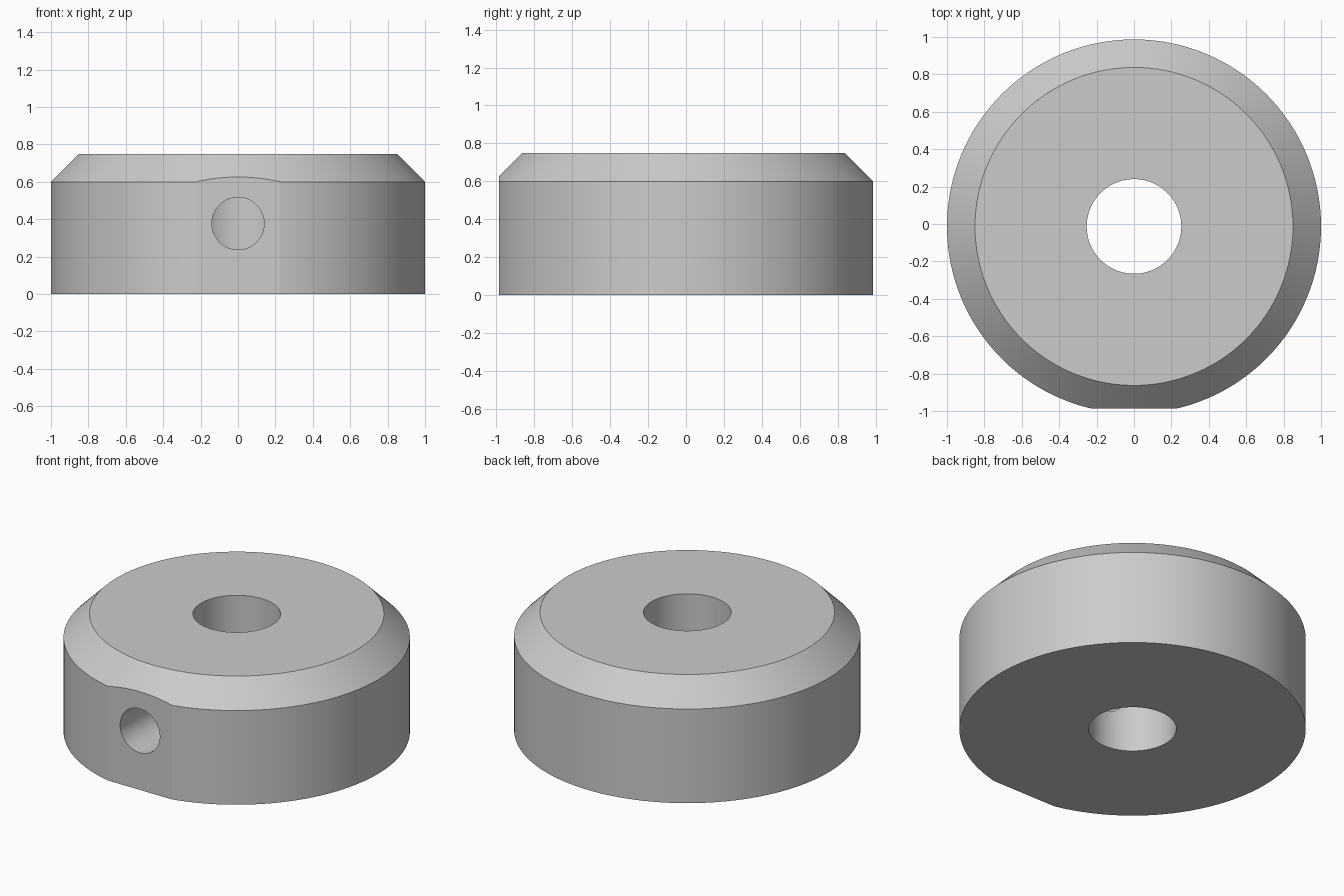
import bpy, bmesh, math
from mathutils import Matrix, Vector

if "Cube" in bpy.data.objects:
    bpy.data.objects.remove(bpy.data.objects["Cube"], do_unlink=True)

AXIS_Y = -0.013      # collar axis
FLAT_Y = -0.987      # plane of the front flat
HEIGHT = 0.75
SEGMENTS = 128

steel = bpy.data.materials.new("grey steel")
steel.use_nodes = True
steel.diffuse_color = (0.6, 0.6, 0.6, 1)
steel.node_tree.nodes["Principled BSDF"].inputs["Base Color"].default_value = (0.6, 0.6, 0.6, 1)


def make_object(name, bm):
    bmesh.ops.recalc_face_normals(bm, faces=bm.faces)
    mesh = bpy.data.meshes.new(name)
    bm.to_mesh(mesh)
    bm.free()
    mesh.materials.append(steel)
    obj = bpy.data.objects.new(name, mesh)
    bpy.context.collection.objects.link(obj)
    return obj


def cylinder(name, radius, start, end):
    """Closed cylinder between two points."""
    start, end = Vector(start), Vector(end)
    axis = end - start
    place = Matrix.Translation((start + end) / 2) @ axis.to_track_quat("Z", "Y").to_matrix().to_4x4()
    bm = bmesh.new()
    bmesh.ops.create_cone(bm, cap_ends=True, segments=SEGMENTS, radius1=radius,
                          radius2=radius, depth=axis.length, matrix=place)
    return make_object(name, bm)


# Chamfered disc: stacked rings joined by side faces, with caps
bm = bmesh.new()
rings = []
for radius, z in [(1, 0), (1, 0.6), (0.85, HEIGHT)]:
    angles = [2 * math.pi * i / SEGMENTS for i in range(SEGMENTS)]
    rings.append([bm.verts.new((radius * math.cos(a), AXIS_Y + radius * math.sin(a), z)) for a in angles])
for low, high in zip(rings, rings[1:]):
    for i in range(SEGMENTS):
        j = (i + 1) % SEGMENTS
        bm.faces.new((low[i], low[j], high[j], high[i]))
bm.faces.new(rings[0][::-1])
bm.faces.new(rings[-1])

# Front flat sliced off the rim
cut = bmesh.ops.bisect_plane(bm, geom=bm.verts[:] + bm.edges[:] + bm.faces[:],
                             plane_co=(0, FLAT_Y, 0), plane_no=(0, -1, 0), clear_outer=True)
edges = [e for e in cut["geom_cut"] if isinstance(e, bmesh.types.BMEdge)]
bmesh.ops.contextual_create(bm, geom=edges)
collar = make_object("shaft_collar", bm)

# Centre bore, and the set screw hole that runs from the flat into it
cutters = [
    cylinder("bore_cutter", 0.253, (0, AXIS_Y, -0.2), (0, AXIS_Y, HEIGHT + 0.2)),
    cylinder("screw_hole_cutter", 0.14, (0, -1.2, 0.377), (0, AXIS_Y, 0.377)),
]
bpy.ops.object.select_all(action="DESELECT")
collar.select_set(True)
bpy.context.view_layer.objects.active = collar
for cutter in cutters:
    cutter.hide_render = True
    mod = collar.modifiers.new(cutter.name, "BOOLEAN")
    mod.operation = "DIFFERENCE"
    mod.solver = "EXACT"
    mod.object = cutter
    bpy.ops.object.modifier_apply(modifier=mod.name)
    bpy.data.objects.remove(cutter, do_unlink=True)

# Smooth round walls, crisp chamfer and flat
bpy.ops.object.shade_smooth_by_angle(angle=math.radians(8))
